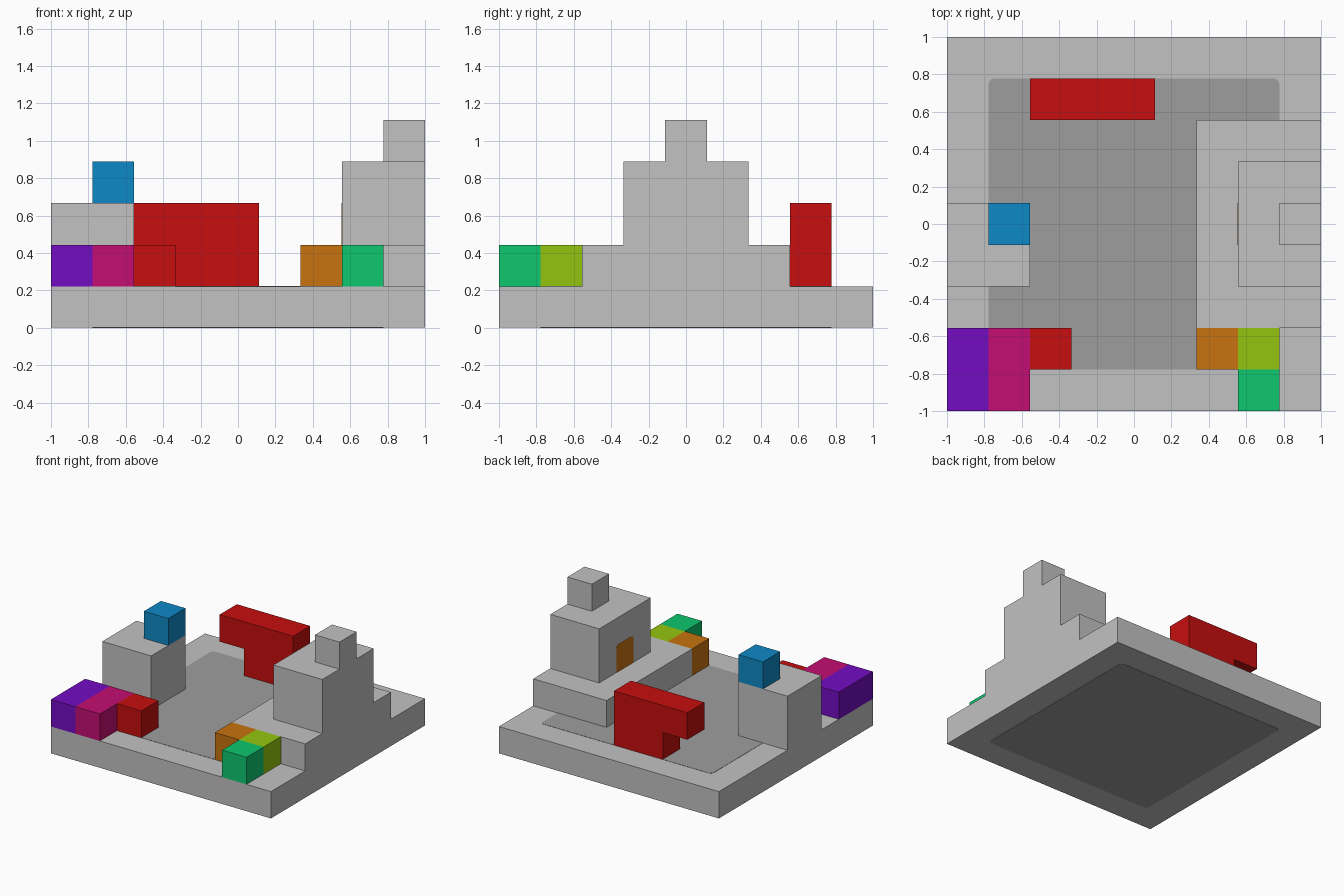
import bpy, bmesh

cube = bpy.data.objects.get("Cube")
if cube:
    bpy.data.objects.remove(cube, do_unlink=True)

U = 2 / 9      # one cell of the 9 x 9 layout
T = 0.002      # thickness of painted plates
R = 0.03       # corner radius of painted plates


def linear(c):
    c /= 255
    return c / 12.92 if c <= 0.04045 else ((c + 0.055) / 1.055) ** 2.4


def material(name, rgb):
    col = [linear(c) for c in rgb] + [1]
    m = bpy.data.materials.new(name)
    m.use_nodes = True
    m.diffuse_color = col
    bsdf = m.node_tree.nodes["Principled BSDF"]
    bsdf.inputs["Base Color"].default_value = col
    bsdf.inputs["Roughness"].default_value = 0.8
    return m


stone = material("light grey", (194, 194, 194))
paving = material("dark grey", (158, 158, 158))
red = material("red", (199, 14, 14))
blue = material("blue", (15, 137, 198))
purple = material("purple", (115, 12, 194))
magenta = material("magenta", (196, 14, 115))
orange = material("orange", (199, 115, 14))
lime = material("lime", (148, 197, 16))
green = material("green", (14, 199, 111))


def finish(name, bm, mat):
    bmesh.ops.recalc_face_normals(bm, faces=bm.faces[:])
    mesh = bpy.data.meshes.new(name)
    bm.to_mesh(mesh)
    bm.free()
    mesh.materials.append(mat)
    ob = bpy.data.objects.new(name, mesh)
    bpy.context.collection.objects.link(ob)
    return ob


def box(name, mat, lo, hi, round_axis=None, top_only=False):
    """Box between two corners, optionally rounding edges along one axis."""
    bm = bmesh.new()
    bmesh.ops.create_cube(bm, size=1)
    for v in bm.verts:
        v.co = [lo[i] + (v.co[i] + 0.5) * (hi[i] - lo[i]) for i in range(3)]
    if round_axis is not None:
        edges = []
        for e in bm.edges:
            a, b = (v.co for v in e.verts)
            along = abs(a[round_axis] - b[round_axis]) > 1e-5
            if along and (not top_only or a.z > (lo[2] + hi[2]) / 2):
                edges.append(e)
        bmesh.ops.bevel(bm, geom=edges, offset=R, offset_type='OFFSET',
                        segments=3, profile=0.5, affect='EDGES')
    return finish(name, bm, mat)


def at(i, j, k):
    return (-1 + i * U, -1 + j * U, k * U)


def block(name, mat, lo, hi):
    """Box given in cell coordinates."""
    return box(name, mat, at(*lo), at(*hi))


# Ground slab with rounded dark panels on top and underneath
box("ground_slab", stone, (-1, -1, T), (1, 1, U))
S = 7 / 9
box("courtyard_panel", paving, (-S, -S, U - T), (S, S, U + T), 2)
box("underside_panel", paving, (-S, -S, 0), (S, S, 2 * T), 2)

# Stepped tower on the +x side
block("tower_terrace", stone, (6, 2, 1), (9, 7, 2))
block("tower_body", stone, (7, 3, 2), (9, 6, 4))
block("tower_top", stone, (8, 4, 4), (9, 5, 5))

# Door painted on the inner face of the tower
x, y, z = at(7, 4, 2)
box("tower_door", orange, (x - T, y, z), (x + T, y + U, z + U), 0, True)

# Small house with a blue cube on its roof
block("house", stone, (0, 3, 1), (2, 5, 3))
block("roof_cube", blue, (1, 4, 3), (2, 5, 4))

# Coloured blocks on the front corners
block("purple_block", purple, (0, 0, 1), (1, 2, 2))
block("magenta_block", magenta, (1, 0, 1), (2, 2, 2))
block("red_block", red, (2, 1, 1), (3, 2, 2))
block("orange_block", orange, (6, 1, 1), (7, 2, 2))
block("lime_block", lime, (7, 1, 1), (8, 2, 2))
block("green_block", green, (7, 0, 1), (8, 1, 2))

# Red wall at the back, overhanging on its -x end
profile = [(3, 1), (5, 1), (5, 3), (2, 3), (2, 2), (3, 2)]
bm = bmesh.new()
face = bm.faces.new([bm.verts.new(at(i, 7, k)) for i, k in profile])
ext = bmesh.ops.extrude_face_region(bm, geom=[face], use_keep_orig=True)
new = [g for g in ext["geom"] if isinstance(g, bmesh.types.BMVert)]
bmesh.ops.translate(bm, verts=new, vec=(0, U, 0))
finish("red_wall", bm, red)
